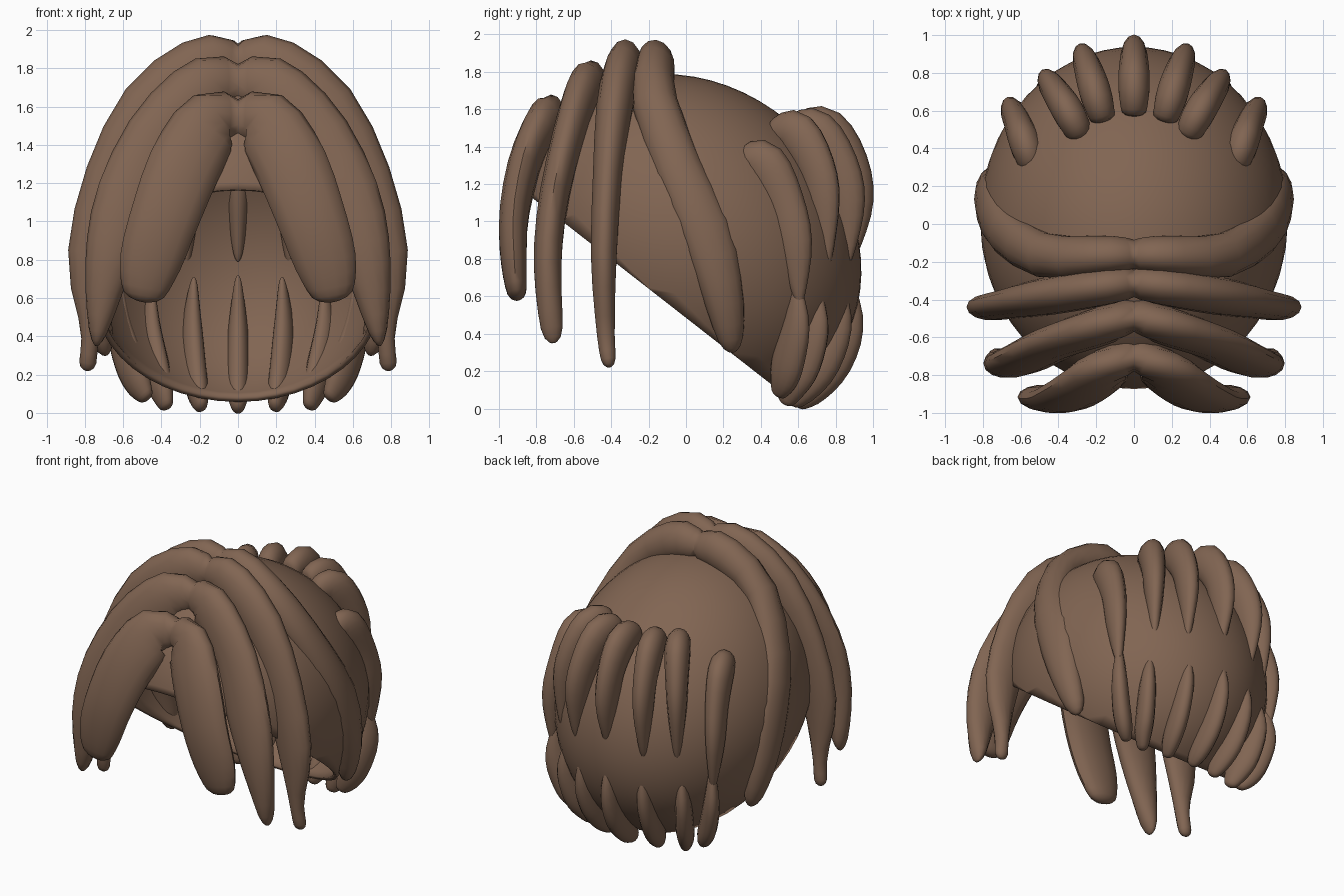
import bpy, bmesh, math
from mathutils import Vector, Matrix

cube = bpy.data.objects.get("Cube")
if cube:
    bpy.data.objects.remove(cube)

brown = bpy.data.materials.new("hair brown")
brown.use_nodes = True
colour = (0.22, 0.13, 0.085, 1)
brown.diffuse_color = colour
brown.node_tree.nodes["Principled BSDF"].inputs["Base Color"].default_value = colour

# Tilted ellipsoid for the scalp
CENTRE = Vector((0, 0.025, 0.875))
RADII = Vector((0.815, 0.98, 0.84))
TILT = Matrix.Rotation(math.radians(-45), 3, 'X')


def add_object(name, bm, angle=50):
    bmesh.ops.recalc_face_normals(bm, faces=bm.faces)
    mesh = bpy.data.meshes.new(name)
    bm.to_mesh(mesh)
    bm.free()
    mesh.materials.append(brown)
    obj = bpy.data.objects.new(name, mesh)
    bpy.context.collection.objects.link(obj)
    bpy.ops.object.select_all(action='DESELECT')
    obj.select_set(True)
    bpy.context.view_layer.objects.active = obj
    bpy.ops.object.shade_smooth_by_angle(angle=math.radians(angle))
    return obj


def spline(values, t):
    """Catmull-Rom through equally spaced values, t from 0 to 1."""
    last = len(values) - 1
    i = min(int(t * last), last - 1)
    f = t * last - i
    a, b, c, d = (values[min(max(k, 0), last)] for k in range(i - 1, i + 3))
    return b + 0.5 * f * (c - a + f * (2 * a - 5 * b + 4 * c - d + f * (3 * (b - c) + d - a)))


def lock(name, path, widths, thins, thin_axis, mirror=False, cut=False, steps=20, sides=14):
    """Sweep an oval section with rounded ends along a path."""
    path = [Vector(p) for p in path]
    bm = bmesh.new()
    rings = []
    for s in range(steps + 1):
        t = 0.5 - 0.5 * math.cos(math.pi * s / steps)
        p = spline(path, t)
        tangent = (spline(path, min(t + 0.02, 1)) - spline(path, max(t - 0.02, 0))).normalized()
        thin = Vector(thin_axis(p))
        thin = (thin - tangent * thin.dot(tangent)).normalized()
        wide = tangent.cross(thin)
        inset = 1 - min(1, min(t, 1 - t) / 0.08)
        end = math.sqrt(max(0.03, 1 - inset ** 2))
        w, h = spline(widths, t) * end, spline(thins, t) * end
        angles = [math.tau * k / sides for k in range(sides)]
        rings.append([bm.verts.new(p + wide * w * math.cos(a) + thin * h * math.sin(a)) for a in angles])
    for lower, upper in zip(rings, rings[1:]):
        for k in range(sides):
            n = (k + 1) % sides
            bm.faces.new((lower[k], lower[n], upper[n], upper[k]))
    bm.faces.new(rings[0])
    bm.faces.new(rings[-1])
    if cut:  # trim at the parting
        bmesh.ops.bisect_plane(bm, geom=bm.verts[:] + bm.edges[:] + bm.faces[:],
                               plane_co=(0, 0, 0), plane_no=(1, 0, 0), clear_inner=True)
    obj = add_object(name, bm)
    if mirror:
        obj.modifiers.new("both sides", 'MIRROR')


# Scalp cap, open along a slanted hairline
bm = bmesh.new()
bmesh.ops.create_uvsphere(bm, u_segments=48, v_segments=32, radius=1)
for v in bm.verts:
    v.co = CENTRE + TILT @ (v.co * RADII)
bmesh.ops.bisect_plane(bm, geom=bm.verts[:] + bm.edges[:] + bm.faces[:],
                       plane_co=(0, 0, 0.485), plane_no=(0, 0.78, 1), clear_inner=True)
cap = add_object("scalp_cap", bm)
shell = cap.modifiers.new("thickness", 'SOLIDIFY')
shell.thickness = 0.03
shell.offset = -1


def forward(p):
    return (0, 1, 0)


def outward(p):
    return p - CENTRE


# Three pairs of long locks falling from the parting, flat to the front
front = {
    "fringe_lock": (
        [(-.025, -.66, 1.49), (.13, -.75, 1.52), (.27, -.86, 1.31), (.38, -.92, 1.03), (.46, -.92, .78), (.5, -.9, .58)],
        [.09, .17, .19, .18, .16, .1], [.08, .1, .09, .08, .07, .05]),
    "second_lock": (
        [(-.025, -.46, 1.67), (.14, -.53, 1.7), (.4, -.62, 1.47), (.58, -.71, 1.1), (.68, -.74, .75), (.74, -.71, .35)],
        [.09, .17, .17, .17, .12, .035], [.08, .1, .09, .08, .075, .06]),
    "third_lock": (
        [(-.025, -.3, 1.79), (.15, -.33, 1.81), (.44, -.38, 1.61), (.65, -.42, 1.23), (.76, -.44, .8),
         (.77, -.43, .42), (.79, -.41, .22)],
        [.09, .165, .165, .15, .13, .05, .05], [.08, .1, .1, .08, .07, .05, .04]),
}
for name, (path, widths, thins) in front.items():
    lock(name, path, widths, thins, forward, mirror=True, cut=True)

# Pair sweeping back over the temples, flat to the scalp
lock("temple_lock",
     [(-.025, -.16, 1.8), (.15, -.16, 1.84), (.46, -.17, 1.65), (.68, -.04, 1.28), (.76, .11, .94),
      (.75, .2, .6), (.69, .25, .3)],
     [.08, .1, .12, .13, .14, .11, .06], [.09, .13, .11, .09, .08, .08, .05],
     outward, mirror=True, cut=True)


def fins(row, locks, widths, thins):
    """Row of locks standing edge-on to the scalp, each turned by its own angle."""
    for i, (turn, path) in enumerate(locks):
        a = math.radians(turn)
        lock(f"{row}_{i + 1}", path, widths, thins,
             lambda p: (math.cos(a), -math.sin(a), 0), mirror=i > 0)


# Upper row of short locks across the back
fins("upper_back_lock", [
    (0, [(0, .57, 1.49), (0, .73, 1.49), (0, .86, 1.31), (0, .9, 1.08), (0, .89, .79)]),
    (15, [(.16, .54, 1.48), (.2, .68, 1.48), (.24, .81, 1.3), (.26, .86, 1.08), (.27, .87, .77)]),
    (28, [(.28, .46, 1.46), (.34, .58, 1.47), (.41, .69, 1.29), (.44, .73, 1.08), (.46, .76, .76)]),
    (18, [(.53, .29, 1.31), (.57, .41, 1.31), (.61, .52, 1.11), (.64, .58, .86), (.64, .61, .54)]),
], [.07, .125, .115, .1, .015], [.065, .085, .075, .06, .02])

# Lower row of locks curling under at the nape
fins("nape_lock", [
    (0, [(0, .87, .72), (0, .87, .46), (0, .79, .25), (0, .67, .1), (0, .58, .02)]),
    (14, [(.23, .82, .71), (.24, .81, .46), (.23, .73, .25), (.21, .63, .11), (.19, .56, .02)]),
    (28, [(.45, .7, .66), (.46, .69, .44), (.43, .63, .24), (.4, .57, .12), (.37, .53, .02)]),
    (38, [(.62, .59, .7), (.62, .59, .46), (.57, .55, .27), (.52, .52, .15), (.47, .49, .07)]),
], [.015, .08, .1, .085, .04], [.015, .05, .06, .055, .03])
